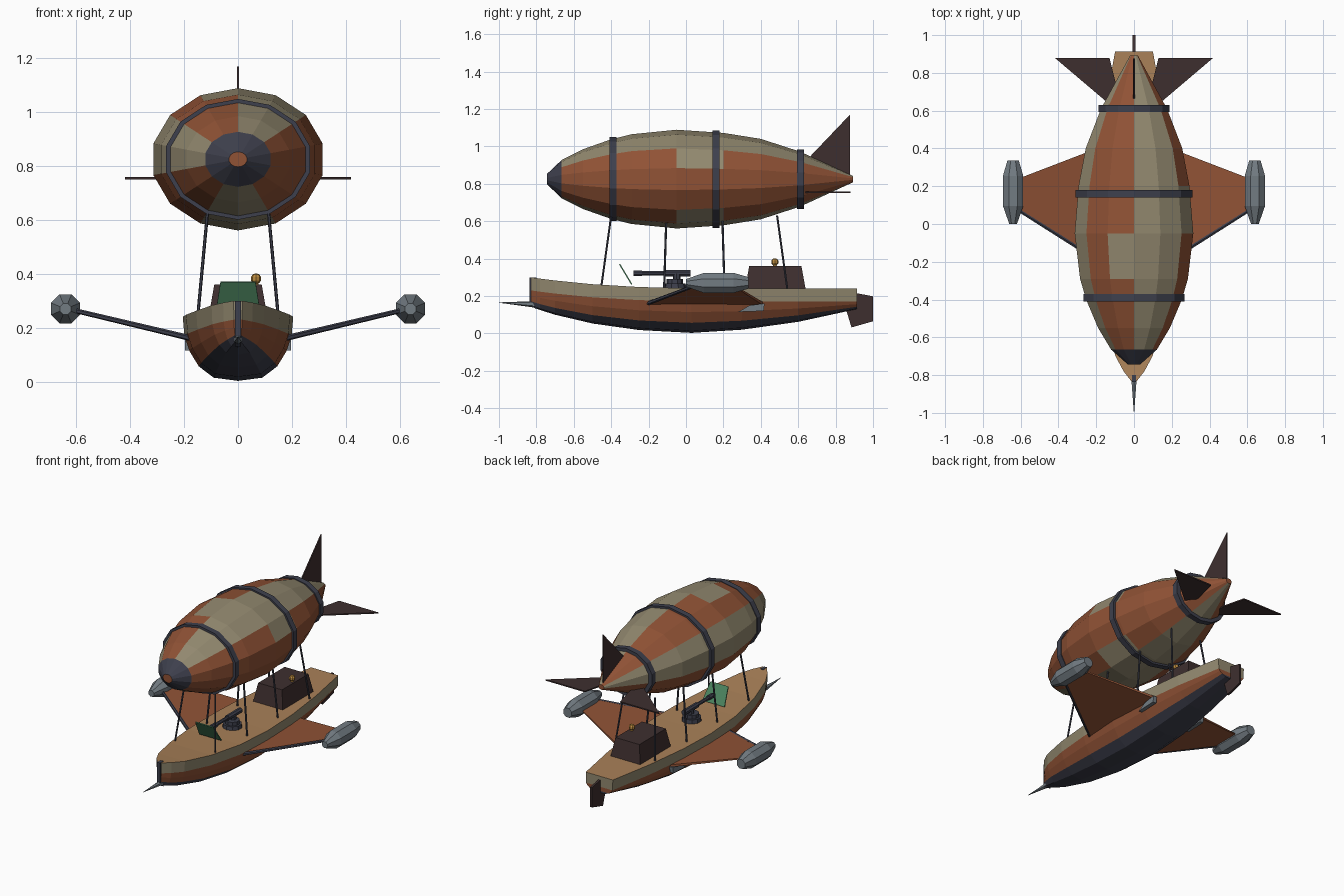
import bpy, bmesh, math
from mathutils import Vector

if "Cube" in bpy.data.objects:
    bpy.data.objects.remove(bpy.data.objects["Cube"])


def material(name, rgb):
    m = bpy.data.materials.new(name)
    m.diffuse_color = (*rgb, 1)
    m.use_nodes = True
    m.node_tree.nodes["Principled BSDF"].inputs["Base Color"].default_value = m.diffuse_color
    return m


RUST = material("rust", (0.28, 0.085, 0.036))
KHAKI = material("khaki", (0.29, 0.25, 0.16))
TAN = material("deck_tan", (0.40, 0.22, 0.098))
SLATE = material("slate", (0.048, 0.051, 0.074))
BROWN = material("dark_brown", (0.048, 0.028, 0.028))
GREY = material("steel_grey", (0.17, 0.20, 0.225))
GREEN = material("green", (0.075, 0.24, 0.12))
GOLD = material("gold", (0.5, 0.26, 0.05))


def finish(name, bm, mats):
    bmesh.ops.recalc_face_normals(bm, faces=bm.faces)
    me = bpy.data.meshes.new(name)
    bm.to_mesh(me)
    bm.free()
    for m in mats:
        me.materials.append(m)
    ob = bpy.data.objects.new(name, me)
    bpy.context.collection.objects.link(ob)
    return ob


def lathe(name, cx, cz, prof, n, mats, ratio=1.0, phase=0.0, paint=None):
    """Rings of n sides around an axis along y; profile of (y, radius)."""
    bm = bmesh.new()
    rings = []
    for y, r in prof:
        ring = []
        for i in range(n):
            a = 2 * math.pi * (i + phase) / n
            ring.append(bm.verts.new((cx + r * ratio * math.sin(a), y, cz + r * math.cos(a))))
        rings.append(ring)
    for k in range(len(rings) - 1):
        ym = (prof[k][0] + prof[k + 1][0]) / 2
        for i in range(n):
            j = (i + 1) % n
            f = bm.faces.new((rings[k][i], rings[k][j], rings[k + 1][j], rings[k + 1][i]))
            if paint:
                f.material_index = paint(i, ym)
    bm.faces.new(rings[0])
    bm.faces.new(rings[-1])
    return finish(name, bm, mats)


def prism(name, pts, offset, mat, top=None):
    """Polygon extruded by offset, or joined to a second polygon."""
    bm = bmesh.new()
    o = Vector(offset)
    a = [bm.verts.new(Vector(p) - o / 2) for p in pts]
    b = [bm.verts.new(Vector(p) + o / 2) for p in (top or pts)]
    bm.faces.new(a)
    bm.faces.new(b)
    for i in range(len(a)):
        j = (i + 1) % len(a)
        bm.faces.new((a[i], a[j], b[j], b[i]))
    return finish(name, bm, [mat])


def rod(name, p0, p1, r0, r1, n, mat):
    p0, p1 = Vector(p0), Vector(p1)
    d = p1 - p0
    bm = bmesh.new()
    bmesh.ops.create_cone(bm, cap_ends=True, segments=n, radius1=r0, radius2=r1, depth=d.length)
    bmesh.ops.rotate(bm, verts=bm.verts, matrix=d.to_track_quat('Z', 'Y').to_matrix())
    bmesh.ops.translate(bm, verts=bm.verts, vec=(p0 + p1) / 2)
    return finish(name, bm, [mat])


# Gas envelope: 14 sides, painted in long sectors with offset patches
def envelope_paint(i, y):
    if y < -0.67:
        return 2
    if i in (2, 5) and -0.05 < y < 0.2:
        return 1
    if i == 13 and -0.29 < y < -0.05:
        return 1
    return 0 if i in (2, 3, 4, 5, 8, 9, 12, 13) else 1


CZ, RATIO = 0.825, 1.22
lathe("envelope", 0, CZ,
      [(-0.743, 0.028), (-0.665, 0.102), (-0.55, 0.16), (-0.4, 0.213), (-0.29, 0.24),
       (-0.05, 0.264), (0.2, 0.247), (0.4, 0.215), (0.61, 0.147), (0.893, 0.017)],
      14, [RUST, KHAKI, SLATE], RATIO, 0, envelope_paint)

# Bands around the envelope
for k, (y, r) in enumerate([(-0.39, 0.224), (0.16, 0.261), (0.612, 0.159)]):
    lathe(f"band_{k + 1}", 0, CZ,
          [(y - 0.019, r - 0.025), (y - 0.019, r), (y + 0.019, r), (y + 0.019, r - 0.025)],
          14, [SLATE], RATIO)

# Tail fins
prism("top_fin", [(0, 0.6, 0.88), (0, 0.674, 0.957), (0, 0.877, 1.17), (0, 0.877, 0.83)],
      (0.008, 0, 0), BROWN)
for s, side in ((1, "right"), (-1, "left")):
    prism(f"{side}_tail_fin", [(s * 0.09, 0.6, 0.755), (s * 0.42, 0.88, 0.755),
                               (s * 0.13, 0.88, 0.755), (s * 0.09, 0.72, 0.755)],
          (0, 0, 0.008), BROWN)

# Boat hull: lofted stations of (y, half width, sheer z, keel z)
STATIONS = [(-0.83, 0.016, 0.30, 0.145), (-0.78, 0.055, 0.293, 0.125), (-0.70, 0.098, 0.283, 0.10),
            (-0.5, 0.155, 0.263, 0.053), (-0.25, 0.193, 0.248, 0.018), (0.03, 0.205, 0.241, 0.003),
            (0.3, 0.193, 0.24, 0.02), (0.6, 0.157, 0.24, 0.062), (0.914, 0.10, 0.24, 0.13)]
WIDTHS = (0.97, 0.88, 0.71, 0.44, 0)
DROPS = (1, 0.66, 0.32, 0.07, 0)
bm = bmesh.new()
rows = []
for y, w, top, keel in STATIONS:
    zk = top - 0.07
    half = [(w, top)] + [(w * a, keel + (zk - keel) * t) for a, t in zip(WIDTHS, DROPS)]
    pts = half + [(-x, z) for x, z in reversed(half[:-1])]
    rows.append([bm.verts.new((x, y, z)) for x, z in pts])
HULL_COL = (0, 1, 1, 2, 2, 2, 2, 1, 1, 0)
for a, b in zip(rows, rows[1:]):
    for i in range(10):
        bm.faces.new((a[i], a[i + 1], b[i + 1], b[i])).material_index = HULL_COL[i]
    bm.faces.new((a[0], b[0], b[10], a[10])).material_index = 3
for r in (rows[0], rows[-1]):
    for i in range(4):
        bm.faces.new((r[i], r[i + 1], r[9 - i], r[10 - i])).material_index = HULL_COL[i]
    bm.faces.new((r[4], r[5], r[6])).material_index = 2
finish("hull", bm, [KHAKI, RUST, SLATE, TAN])

# Stem bar, bow spike and rudder
prism("bow_stem", [(0, -0.837, 0.30), (0, -0.837, 0.15), (0, -0.80, 0.13), (0, -0.80, 0.30)],
      (0.022, 0, 0), SLATE)
rod("bow_spike", (0, -0.80, 0.155), (0, -1.0, 0.165), 0.018, 0.001, 6, GREY)
prism("rudder", [(0, 0.855, 0.13), (0, 0.914, 0.215), (0, 1.0, 0.198), (0, 1.0, 0.065), (0, 0.885, 0.032)],
      (0.014, 0, 0), BROWN)

# Swept wings, leading-edge strips, pods and root brackets
for s, side in ((1, "right"), (-1, "left")):
    outline = [(0.17, -0.20, 0.16), (0.60, 0.07, 0.263), (0.60, 0.245, 0.263), (0.17, 0.41, 0.16)]
    low = [(s * x, y, z - (0.008 if x < 0.3 else 0.004)) for x, y, z in outline]
    high = [(s * x, y, z + (0.008 if x < 0.3 else 0.004)) for x, y, z in outline]
    prism(f"{side}_wing", low, (0, 0, 0), RUST, high)
    rod(f"{side}_wing_edge", (s * 0.17, -0.205, 0.16), (s * 0.61, 0.072, 0.265), 0.011, 0.009, 6, SLATE)
    lathe(f"{side}_pod", s * 0.64, 0.27,
          [(0.0, 0.022), (0.095, 0.058), (0.255, 0.058), (0.335, 0.033)], 8, [GREY], 1, 0.5)
    prism(f"{side}_wing_bracket", [(s * 0.185, 0.28, 0.115), (s * 0.185, 0.34, 0.15),
                                   (s * 0.185, 0.42, 0.16), (s * 0.185, 0.415, 0.12)],
          (0.025, 0, 0), GREY)

# Suspension struts
    for k, (y0, y1) in enumerate([(-0.455, -0.40), (-0.117, -0.105), (0.206, 0.194), (0.542, 0.487)]):
        rod(f"{side}_strut_{k + 1}", (s * 0.15, y0, 0.235), (s * 0.113, y1, 0.63), 0.006, 0.006, 6, SLATE)

# Deck gun
rod("gun_base", (0, -0.06, 0.235), (0, -0.06, 0.268), 0.062, 0.058, 10, SLATE)
rod("gun_turret", (0, -0.06, 0.268), (0, -0.06, 0.292), 0.045, 0.045, 10, SLATE)
rod("gun_mount", (0, -0.05, 0.29), (0, -0.05, 0.32), 0.02, 0.02, 8, SLATE)
lathe("gun_barrel", 0, 0.322, [(-0.28, 0.017), (-0.235, 0.017), (-0.234, 0.012), (-0.115, 0.012),
                               (-0.114, 0.018), (0.025, 0.018)], 8, [SLATE], 1, 0.5)

# Green windscreen, leaning forward
prism("windscreen", [(-0.082, -0.29, 0.262), (0.082, -0.29, 0.262), (0.065, -0.355, 0.37), (-0.065, -0.355, 0.37)],
      (0, 0.006, 0.003), GREEN)

# Cabin with lamp on the roof
prism("cabin", [(-0.11, 0.315, 0.235), (0.11, 0.315, 0.235), (0.11, 0.64, 0.235), (-0.11, 0.64, 0.235)],
      (0, 0, 0), BROWN,
      [(-0.088, 0.338, 0.36), (0.088, 0.338, 0.36), (0.088, 0.617, 0.36), (-0.088, 0.617, 0.36)])
rod("lamp_stem", (0.067, 0.475, 0.355), (0.067, 0.475, 0.372), 0.012, 0.008, 6, GOLD)
bm = bmesh.new()
bmesh.ops.create_uvsphere(bm, u_segments=8, v_segments=5, radius=0.02)
bmesh.ops.translate(bm, verts=bm.verts, vec=(0.067, 0.475, 0.382))
finish("lamp", bm, [GOLD])
